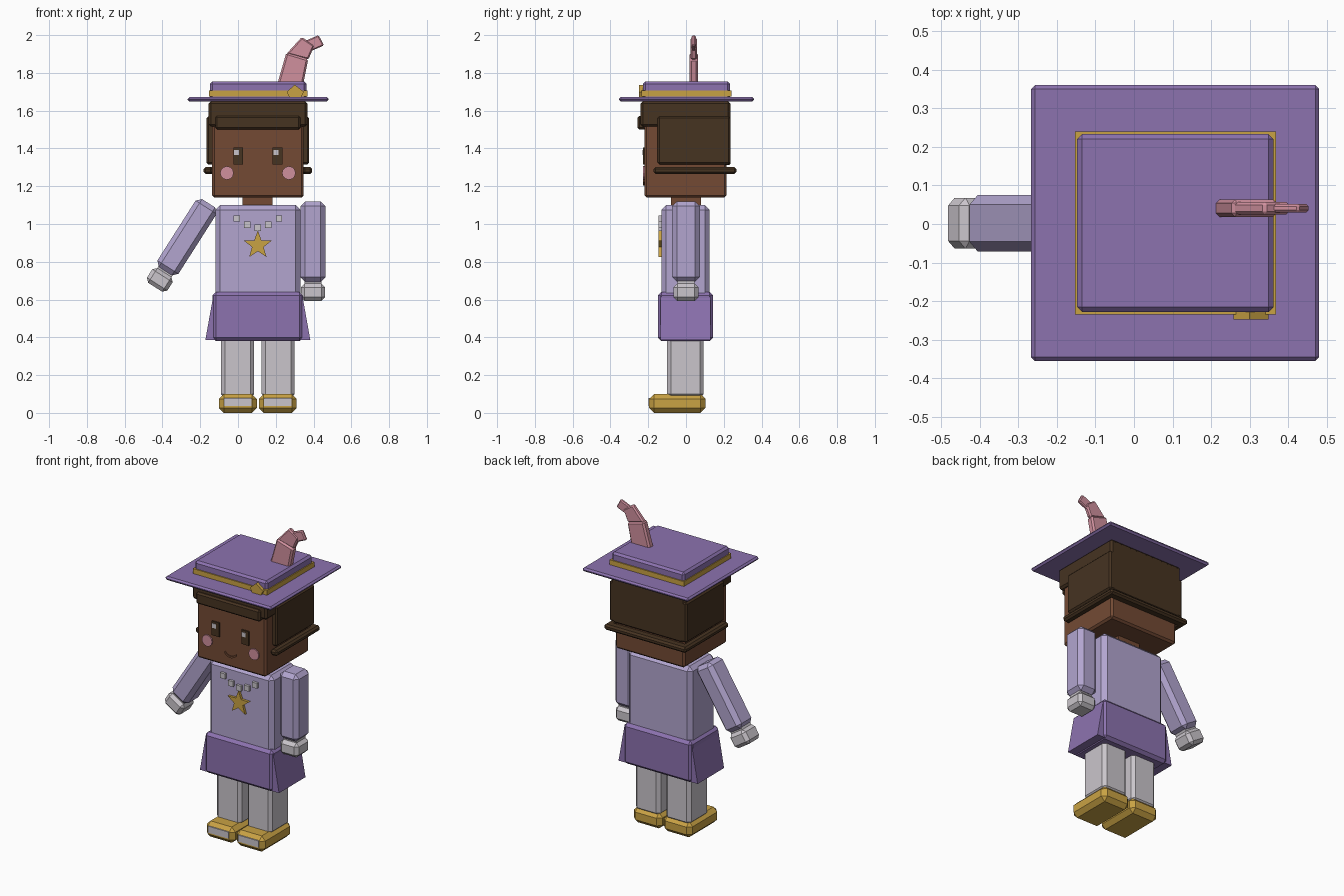
import bpy, bmesh, math
from mathutils import Matrix, Vector

old = bpy.data.objects.get("Cube")
if old:
    bpy.data.objects.remove(old, do_unlink=True)


def material(name, *rgb):
    linear = [((c / 255 + 0.055) / 1.055) ** 2.4 for c in rgb] + [1]
    mat = bpy.data.materials.new(name)
    mat.use_nodes = True
    mat.diffuse_color = linear
    mat.node_tree.nodes["Principled BSDF"].inputs["Base Color"].default_value = linear
    return mat


PURPLE = material("purple", 140, 114, 175)
LAVENDER = material("lavender", 178, 165, 207)
SKIN = material("brown_skin", 115, 74, 52)
HAIR = material("dark_brown", 70, 51, 33)
GOLD = material("gold", 201, 162, 68)
GREY = material("pale_grey", 202, 197, 203)
PINK = material("pink", 208, 144, 158)
MID = 0.105  # centre line of the body


def finish(name, bm, mat):
    bmesh.ops.recalc_face_normals(bm, faces=bm.faces)
    mesh = bpy.data.meshes.new(name)
    bm.to_mesh(mesh)
    bm.free()
    mesh.materials.append(mat)
    obj = bpy.data.objects.new(name, mesh)
    bpy.context.collection.objects.link(obj)
    return obj


def box(name, mat, x, y, z, bevel=0.0):
    """Chamfered box from (low, high) ranges on each axis."""
    bm = bmesh.new()
    bmesh.ops.create_cube(bm, size=1)
    size = Vector([r[1] - r[0] for r in (x, y, z)])
    centre = Vector([(r[1] + r[0]) / 2 for r in (x, y, z)])
    for v in bm.verts:
        v.co = v.co * size
    if bevel:
        bmesh.ops.bevel(bm, geom=bm.edges[:], offset=bevel, segments=1,
                        affect='EDGES', clamp_overlap=True)
    obj = finish(name, bm, mat)
    obj.location = centre
    return obj


def prism(name, mat, points, y0, y1, bevel=0.0):
    """Front outline in x and z, extruded in depth."""
    bm = bmesh.new()
    face = bm.faces.new([bm.verts.new((px, y0, pz)) for px, pz in points])
    new = bmesh.ops.extrude_face_region(bm, geom=[face])["geom"]
    for v in new:
        if isinstance(v, bmesh.types.BMVert):
            v.co.y = y1
    bmesh.ops.recalc_face_normals(bm, faces=bm.faces)
    if bevel:
        bmesh.ops.bevel(bm, geom=bm.edges[:], offset=bevel, segments=1,
                        affect='EDGES', clamp_overlap=True)
    return finish(name, bm, mat)


def ring(cx, cz, radii, count):
    """Points around a centre, starting at the top, cycling through radii."""
    result = []
    for i in range(count):
        a, r = math.tau * i / count, radii[i % len(radii)]
        result.append((cx + r * math.sin(a), cz + r * math.cos(a)))
    return result


# Legs, shoes and skirt flares, mirrored about the centre line
for side, s in (("left", 1), ("right", -1)):
    def span(a, b):
        return sorted((MID + s * a, MID + s * b))
    box(side + "_leg", GREY, span(0.02, 0.195), (-0.1, 0.093), (0.08, 0.42), 0.02)
    box(side + "_shoe", GOLD, span(0.005, 0.206), (-0.195, 0.103), (0, 0.1), 0.026)
    box(side + "_shoe_toe", GREY, span(0.033, 0.178), (-0.198, -0.19), (0.036, 0.078))
    prism(side + "_skirt_flare", PURPLE,
          [(MID + s * 0.2, 0.385), (MID + s * 0.278, 0.385),
           (MID + s * 0.235, 0.625), (MID + s * 0.2, 0.625)], -0.135, 0.13)

# Torso
box("skirt", PURPLE, (-0.135, 0.343), (-0.148, 0.143), (0.38, 0.64), 0.018)
box("torso", LAVENDER, (-0.12, 0.33), (-0.13, 0.125), (0.5, 1.1), 0.025)
box("neck", SKIN, (0.025, 0.182), (-0.08, 0.08), (1.08, 1.16))

# Arms: one hangs, one swings out
arms = (("left", Vector((0.397, 0, 0.907)), 0),
        ("right", Vector((-0.27, 0.002, 0.93)), math.radians(32.5)))
for side, centre, angle in arms:
    pose = Matrix.Translation(centre) @ Matrix.Rotation(angle, 4, 'Y')
    sleeve = box(side + "_arm", LAVENDER, (-0.066, 0.066), (-0.073, 0.073),
                 (-0.213, 0.213), 0.025)
    wrist = box(side + "_wrist", GREY, (-0.045, 0.045), (-0.045, 0.045), (-0.24, -0.2))
    hand = box(side + "_hand", GREY, (-0.064, 0.064), (-0.066, 0.066),
               (-0.314, -0.222), 0.02)
    for part in (sleeve, wrist, hand):
        part.matrix_world = pose @ Matrix.Translation(part.location)

# Necklace beads and star pendant
for i, drop in enumerate((0.048, 0.014, 0, 0.014, 0.048)):
    bx, bz = MID + (i - 2) * 0.056, 0.981 + drop
    box("necklace_bead_%d" % (i + 1), GREY, (bx - 0.017, bx + 0.017),
        (-0.146, -0.125), (bz - 0.017, bz + 0.017))
prism("star_pendant", GOLD, ring(MID, 0.888, (0.078, 0.032), 10), -0.146, -0.125)

# Head and face
box("head", SKIN, (-0.137, 0.348), (-0.22, 0.215), (1.14, 1.63), 0.012)
for side, s in (("left", 1), ("right", -1)):
    ex, cx = MID + s * 0.104, MID + s * 0.164
    box(side + "_eye", HAIR, (ex - 0.026, ex + 0.026), (-0.228, -0.219), (1.315, 1.405))
    box(side + "_eye_glint", GREY, (ex - 0.021, ex + 0.005), (-0.231, -0.224),
        (1.364, 1.392))
    prism(side + "_cheek", PINK, ring(cx, 1.27, (0.036,), 12), -0.228, -0.219)
upper = [(MID + 0.01 * k, 1.215 + 0.0012 * k * k) for k in range(-4, 5)]
lower = [(px, pz - 0.012) for px, pz in reversed(upper)]
prism("smile", SKIN, upper + lower, -0.227, -0.219)

# Hair: cap, fringe, side and back panels
box("hair_cap", HAIR, (-0.155, 0.367), (-0.24, 0.235), (1.515, 1.65), 0.012)
box("hair_fringe", HAIR, (-0.12, 0.33), (-0.256, -0.2), (1.5, 1.573), 0.01)
box("hair_back", HAIR, (-0.14, 0.352), (0.19, 0.236), (1.312, 1.64), 0.008)
for side, s in (("left", 1), ("right", -1)):
    box(side + "_hair_panel", HAIR, sorted((MID + s * 0.22, MID + s * 0.272)),
        (-0.15, 0.235), (1.315, 1.57), 0.01)
    box(side + "_hair_cord", HAIR, sorted((MID + s * 0.24, MID + s * 0.288)),
        (-0.172, 0.265), (1.265, 1.301), 0.011)
box("back_hair_cord", HAIR, (-0.183, 0.393), (0.21, 0.267), (1.265, 1.301), 0.011)

# Hat
box("hat_brim", PURPLE, (-0.267, 0.48), (-0.355, 0.36), (1.648, 1.672), 0.01)
box("hat_crown", PURPLE, (-0.148, 0.362), (-0.228, 0.233), (1.66, 1.755), 0.013)
box("hat_band", GOLD, (-0.153, 0.368), (-0.235, 0.24), (1.675, 1.706))
prism("hat_buckle", GOLD, [(0.258, 1.7), (0.272, 1.672), (0.335, 1.672),
                           (0.349, 1.7), (0.3, 1.737)], -0.248, -0.225)

# Bent feather in three shrinking pieces
prism("feather_base", PINK, [(0.208, 1.74), (0.345, 1.74), (0.372, 1.873),
                             (0.256, 1.908)], 0.018, 0.064, 0.01)
prism("feather_middle", PINK, [(0.256, 1.9), (0.338, 1.99), (0.405, 1.945),
                               (0.372, 1.87)], 0.025, 0.057, 0.008)
prism("feather_tip", PINK, [(0.345, 1.965), (0.427, 2.0), (0.455, 1.945),
                            (0.385, 1.915)], 0.03, 0.052, 0.006)
